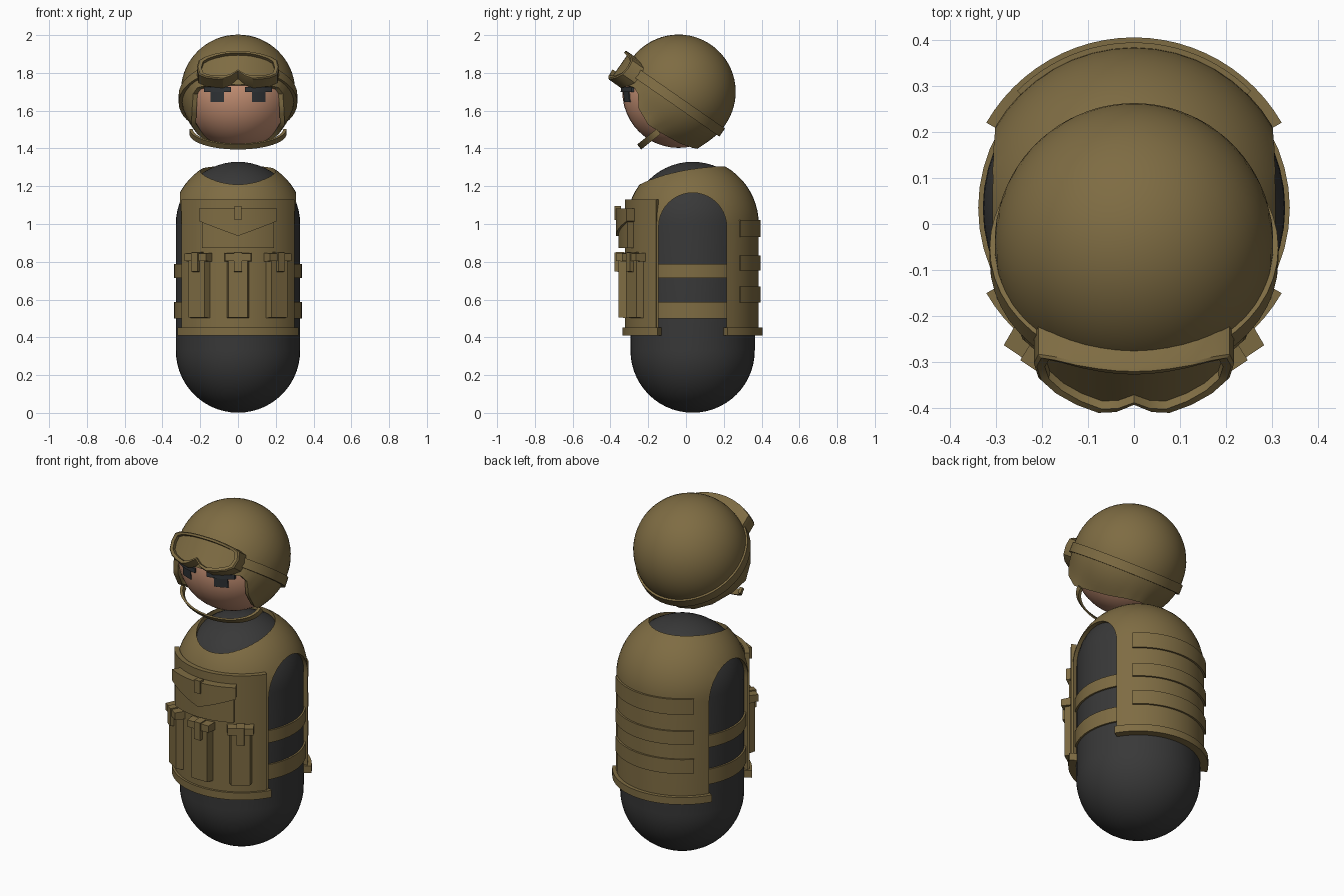
import bpy, bmesh, math
from mathutils import Vector

if "Cube" in bpy.data.objects:
    bpy.data.objects.remove(bpy.data.objects["Cube"])

def material(name, rgb):
    m = bpy.data.materials.new(name)
    m.diffuse_color = (*rgb, 1)
    m.use_nodes = True
    m.node_tree.nodes["Principled BSDF"].inputs["Base Color"].default_value = m.diffuse_color
    return m

OLIVE = material("olive_fabric", (0.21, 0.15, 0.056))
DARK = material("dark_grey", (0.04, 0.04, 0.04))
SKIN = material("skin", (0.58, 0.29, 0.18))
EYE = material("eye_black", (0.03, 0.034, 0.038))
AY = 0.035                              # body axis y
HEAD = Vector((0, -0.04, 1.70))         # head centre

def finish(name, verts, faces, mat, angle=35):
    bm = bmesh.new()
    vs = [bm.verts.new(v) for v in verts]
    for f in faces:
        bm.faces.new([vs[i] for i in f])
    bmesh.ops.remove_doubles(bm, verts=bm.verts, dist=1e-5)
    bmesh.ops.recalc_face_normals(bm, faces=bm.faces)
    me = bpy.data.meshes.new(name)
    bm.to_mesh(me)
    bm.free()
    me.materials.append(mat)
    ob = bpy.data.objects.new(name, me)
    bpy.context.collection.objects.link(ob)
    smooth(ob, angle)
    return ob

def smooth(ob, angle=35):
    bpy.ops.object.select_all(action='DESELECT')
    ob.select_set(True)
    bpy.context.view_layer.objects.active = ob
    bpy.ops.object.shade_smooth_by_angle(angle=math.radians(angle))

def apply_mod(ob, kind, **props):
    m = ob.modifiers.new(kind, kind)
    for k, v in props.items():
        setattr(m, k, v)
    bpy.context.view_layer.objects.active = ob
    bpy.ops.object.modifier_apply(modifier=m.name)

def sweep(sections, closed):
    """Join equal-length closed cross sections into one solid."""
    n, k = len(sections), len(sections[0])
    verts = [p for s in sections for p in s]
    faces = [(i * k + j, i * k + (j + 1) % k, (i + 1) % n * k + (j + 1) % k, (i + 1) % n * k + j)
             for i in range(n if closed else n - 1) for j in range(k)]
    if not closed:
        faces += [tuple(range(k)), tuple(range((n - 1) * k, n * k))]
    return verts, faces

def around(r, a, z):
    return Vector((r * math.sin(a), AY - r * math.cos(a), z))

def arc(name, r0, r1, z0, z1, mid, half, n=24):
    """Curved plate around the body; angles in degrees from the front."""
    secs = []
    for i in range(n + 1):
        t = 2 * i / n - 1
        a = math.radians(mid + half * t)
        lo = z0(abs(t)) if callable(z0) else z0
        secs.append([around(r0, a, lo), around(r1, a, lo), around(r1, a, z1), around(r0, a, z1)])
    return finish(name, *sweep(secs, False), OLIVE)

def lathe(name, prof, mat, n=48):
    k = len(prof)
    verts = [around(r, 2 * math.pi * i / n, z) for i in range(n) for r, z in prof]
    faces = [(i * k + j, i * k + j + 1, (i + 1) % n * k + j + 1, (i + 1) % n * k + j)
             for i in range(n) for j in range(k - 1)]
    bm = bmesh.new()
    vs = [bm.verts.new(v) for v in verts]
    for f in faces:
        bm.faces.new([vs[i] for i in f])
    bmesh.ops.remove_doubles(bm, verts=bm.verts, dist=1e-5)
    bmesh.ops.recalc_face_normals(bm, faces=bm.faces)
    me = bpy.data.meshes.new(name)
    bm.to_mesh(me)
    bm.free()
    me.materials.append(mat)
    ob = bpy.data.objects.new(name, me)
    bpy.context.collection.objects.link(ob)
    smooth(ob)
    return ob

def dome(r, z, a0, a1, n=14):
    return [(r * math.cos(math.radians(a0 + (a1 - a0) * i / n)),
             z + r * math.sin(math.radians(a0 + (a1 - a0) * i / n))) for i in range(n + 1)]

# capsule body
lathe("body", dome(0.329, 0.33, -90, 0) + dome(0.329, 1.0, 0, 90), DARK)

# vest shell with neck and arm openings cut out
vest = lathe("vest", [(0.324, 0.41), (0.35, 0.41)] + dome(0.35, 1.0, 0, 84)
             + dome(0.324, 1.0, 84, 0) + [(0.324, 0.41)], OLIVE)
ring = [2 * math.pi * i / 40 for i in range(40)]
neck = [[Vector((0.2 * math.cos(a), -0.02 + 0.225 * math.sin(a), z)) for a in ring] for z in (1.05, 1.6)]
arch = [(-0.145, 0.2)] + [(AY - 0.18 * math.cos(math.pi * i / 20), 0.985 + 0.18 * math.sin(math.pi * i / 20))
                          for i in range(21)] + [(0.215, 0.2)]
arms = [[Vector((x, y, z)) for y, z in arch] for x in (-0.6, 0.6)]
for secs in (neck, arms):
    cutter = finish("cutter", *sweep(secs, False), OLIVE)
    cutter.hide_render = True
    apply_mod(vest, 'BOOLEAN', operation='DIFFERENCE', solver='EXACT', object=cutter)
    bpy.data.objects.remove(cutter)
smooth(vest)

# vest panels, hems, side straps and back webbing
arc("front_panel", 0.33, 0.358, 0.45, 1.13, 0, 57)
for name, mid in (("front_hem", 0), ("back_hem", 180)):
    arc(name, 0.325, 0.371, 0.41, 0.452, mid, 60)
for i, (lo, hi) in enumerate(((0.50, 0.588), (0.715, 0.787))):
    arc(f"side_strap_{i}", 0.32, 0.339, lo, hi, 0, 180, 48)
for i, (lo, hi) in enumerate(((0.585, 0.668), (0.755, 0.833), (0.93, 1.02))):
    arc(f"back_webbing_{i}", 0.335, 0.360, lo, hi, 180, 45)

# chest pouch with V-shaped flap
arc("chest_pouch", 0.34, 0.393, 0.872, 1.06, 0, 29)
arc("chest_flap", 0.34, 0.405, lambda t: 0.937 + 0.078 * t, 1.082, 0, 30.5)
arc("chest_tab", 0.38, 0.413, 1.02, 1.095, 0, 2.6, 2)

def block(name, ang, w0, w1, r0, r1, z0, z1, inset=0.0):
    """Box standing on the vest, narrowing from w0 to w1 outwards."""
    a = math.radians(ang)
    out, side = Vector((math.sin(a), -math.cos(a), 0)), Vector((math.cos(a), math.sin(a), 0))
    secs = []
    for r, w, d in ((r0, w0, 0), (r1, w1, inset)):
        secs.append([Vector((0, AY, z)) + out * r + side * s * w
                     for s, z in ((-1, z0 + d), (1, z0 + d), (1, z1 - d), (-1, z1 - d))])
    finish(name, *sweep(secs, False), OLIVE, 20)

# three magazine pouches
for i, ang in enumerate((-34, 0, 34)):
    block(f"pouch_{i}", ang, 0.065, 0.05, 0.33, 0.393, 0.50, 0.82, 0.006)
    block(f"pouch_flap_{i}", ang, 0.073, 0.068, 0.33, 0.406, 0.80, 0.848, 0.004)
    block(f"pouch_tab_{i}", ang, 0.022, 0.02, 0.36, 0.413, 0.745, 0.853, 0.003)

# head
bpy.ops.mesh.primitive_uv_sphere_add(segments=40, ring_count=24, radius=0.297, location=HEAD)
head = bpy.context.object
head.name = "head"
head.data.materials.append(SKIN)
smooth(head)

# eyes and brows hugging the face
def face_patch(name, x0, x1, z0, z1, r0, r1):
    secs = []
    for i in range(7):
        x = x0 + (x1 - x0) * i / 6
        secs.append([Vector((x, HEAD.y - math.sqrt(r * r - x * x - (z - HEAD.z) ** 2), z))
                     for r, z in ((r0, z0), (r1, z0), (r1, z1), (r0, z1))])
    finish(name, *sweep(secs, False), EYE)

for s in (-1, 1):
    face_patch("eye", s * 0.075, s * 0.145, 1.645, 1.705, 0.295, 0.302)
    face_patch("brow", s * 0.038, s * 0.18, 1.70, 1.725, 0.295, 0.308)

# helmet: face opening outline swept back to a pole behind the head
rim = [(0, -.347, 1.737), (.08, -.34, 1.738), (.16, -.315, 1.735), (.215, -.275, 1.722), (.237, -.255, 1.69),
       (.243, -.25, 1.61), (.247, -.20, 1.525), (.215, -.12, 1.475), (.15, -.03, 1.425), (.08, .035, 1.403),
       (0, .06, 1.398)]
half = []
for a, b in zip(rim, rim[1:]):
    half += [Vector(a).lerp(Vector(b), t / 3) for t in range(3)]
loop = half + [Vector(rim[-1])] + [Vector((-p.x, p.y, p.z)) for p in reversed(half[1:])]
pole = Vector((0, 0.82, 0.57)).normalized()
N, R = 22, 0.303
verts, faces, k = [], [], len(loop)
for i in range(N + 1):
    for p in loop:
        d = p - HEAD
        t = (i / N) ** 1.2
        flare = max(d.length - R, 0.004)
        ang = d.angle(pole)
        v = d.normalized().slerp(pole, t) if i < N else pole
        verts.append(HEAD + v * (R + flare * math.exp(-math.degrees(ang * t) / 9)))
for i in range(N):
    for j in range(k):
        q = [i * k + j, i * k + (j + 1) % k, (i + 1) * k + (j + 1) % k, (i + 1) * k + j]
        faces.append(q if i < N - 1 else q[:2] + [N * k])
helmet = finish("helmet", verts, faces, OLIVE)
# an open shell: make sure its faces point outwards before thickening
pol = helmet.data.polygons[len(helmet.data.polygons) // 2]
if pol.normal.dot(pol.center - HEAD) < 0:
    helmet.data.flip_normals()
apply_mod(helmet, 'SOLIDIFY', thickness=0.025, offset=-1)
smooth(helmet)

# chin strap
secs = []
for i in range(25):
    a = math.pi * (i / 24 - 0.5)
    secs.append([Vector((r * math.sin(a), -0.145 - 0.1 * math.cos(a) * r / 0.25 + 0.62 * h,
                         1.49 - 0.08 * math.cos(a) * r / 0.25 + 0.78 * -h))
                 for r, h in ((0.24, -0.017), (0.257, -0.017), (0.257, 0.017), (0.24, 0.017))])
finish("chin_strap", *sweep(secs, False), OLIVE)

# goggle strap and goggles in a tilted frame
O, U, F = Vector((0, -0.066, 1.663)), Vector((0, 0.57, 0.82)), Vector((0, -0.82, 0.57))
def tilt(x, v, w):
    return O + Vector((x, 0, 0)) + U * v + F * w

secs = [[tilt(r * math.sin(a), v, r * math.cos(a)) for r, v in
         ((0.285, -0.026), (0.314, -0.026), (0.314, 0.026), (0.285, 0.026))]
        for a in [2 * math.pi * i / 48 for i in range(48)]]
finish("goggle_strap", *sweep(secs, True), OLIVE)

xs = [0, 0.04, 0.08, 0.13, 0.175, 0.208]
top = [0.066, 0.066, 0.065, 0.061, 0.055, 0.042]
bot = [-0.068, -0.1, -0.112, -0.098, -0.078, -0.048]
full = [(-x, t, b) for x, t, b in list(zip(xs, top, bot))[:0:-1]] + list(zip(xs, top, bot))
edge = [(x, b) for x, t, b in full] + [(0.218, 0)] + [(x, t) for x, t, b in full[::-1]] + [(-0.218, 0)]
def ring_pts(scale_x, scale_v, depth):
    return [tilt(x * scale_x, -0.012 + (v + 0.012) * scale_v, 0.354 - 1.2 * x * x - depth) for x, v in edge]
layers = [ring_pts(1, 1, 0.085), ring_pts(1, 1, 0.008), ring_pts(0.97, 0.95, 0),
          ring_pts(0.89, 0.8, 0), ring_pts(0.88, 0.78, 0.02)]
verts, faces = sweep(layers, False)
faces = faces[:-2]
k, m = len(edge), len(full)
for base in (0, 4 * k):                 # back face and lens as strips
    for i in range(m - 1):
        faces.append((base + i, base + i + 1, base + 2 * m - 1 - i, base + 2 * m - i))
    faces.append((base + m - 1, base + m, base + m + 1))
    faces.append((base, base + 2 * m, base + k - 1))
finish("goggles", verts, faces, OLIVE, 30)
